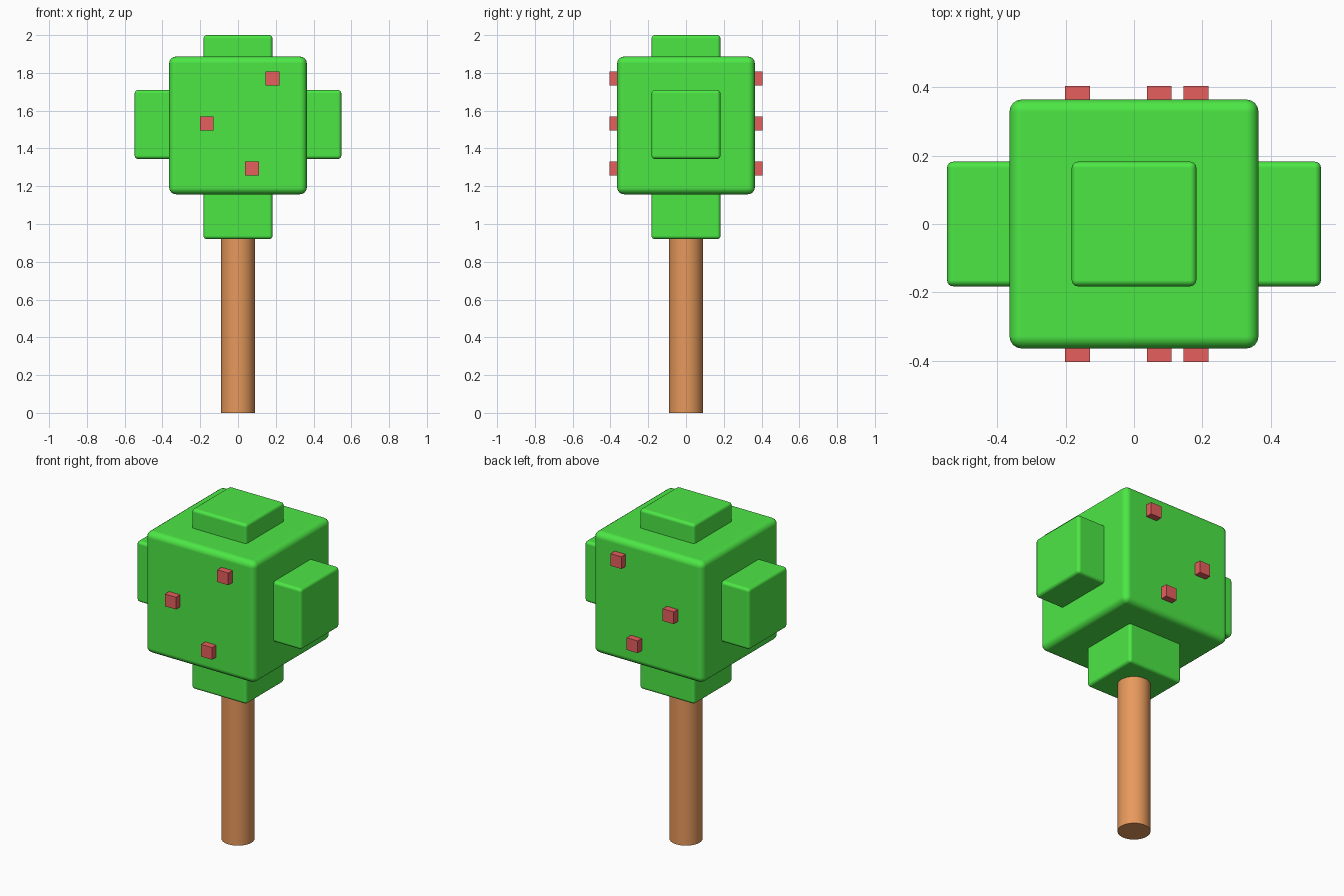
import bpy
import math

default = bpy.data.objects.get("Cube")
if default:
    bpy.data.objects.remove(default, do_unlink=True)


def material(name, colour):
    mat = bpy.data.materials.new(name)
    mat.use_nodes = True
    mat.diffuse_color = (*colour, 1)
    mat.node_tree.nodes["Principled BSDF"].inputs["Base Color"].default_value = (*colour, 1)
    return mat


leaf = material("leaf green", (0.073, 0.8, 0.06))
bark = material("bark brown", (0.8, 0.319, 0.107))
fruit = material("fruit red", (0.8, 0.112, 0.112))


def block(name, centre, size, mat, bevel=0.0):
    """Cube with optional rounded edges and flat-shaded sides."""
    bpy.ops.mesh.primitive_cube_add(size=size, location=centre)
    ob = bpy.context.object
    ob.name = name
    ob.data.materials.append(mat)
    if bevel:
        bpy.ops.object.shade_smooth()
        mod = ob.modifiers.new("rounded edges", 'BEVEL')
        mod.width = bevel
        mod.segments = 4
        mod.harden_normals = True
        bpy.ops.object.modifier_apply(modifier=mod.name)
    return ob


# Trunk
bpy.ops.mesh.primitive_cylinder_add(vertices=32, radius=0.09, depth=1.0, location=(0, 0, 0.5))
trunk = bpy.context.object
trunk.name = "trunk"
trunk.data.materials.append(bark)
bpy.ops.object.shade_smooth_by_angle(angle=math.radians(35))

# Foliage: large block with smaller ones on four sides
small = 0.365
block("foliage_main", (0, 0, 1.522), 0.729, leaf, 0.036)
block("foliage_top", (0, 0, 2 - small / 2), small, leaf, 0.018)
block("foliage_bottom", (0, 0, 0.92 + small / 2), small, leaf, 0.018)
for side, x in (("left", 1), ("right", -1)):
    block("foliage_" + side, (x * (0.547 - small / 2), 0, 1.527), small, leaf, 0.018)

# Fruit on the front and back faces
for face, y in (("front", -1), ("back", 1)):
    for spot, x, z in (("upper", 0.182, 1.77), ("middle", -0.165, 1.532), ("lower", 0.074, 1.294)):
        block(f"fruit_{face}_{spot}", (x, y * 0.368, z), 0.073, fruit)
